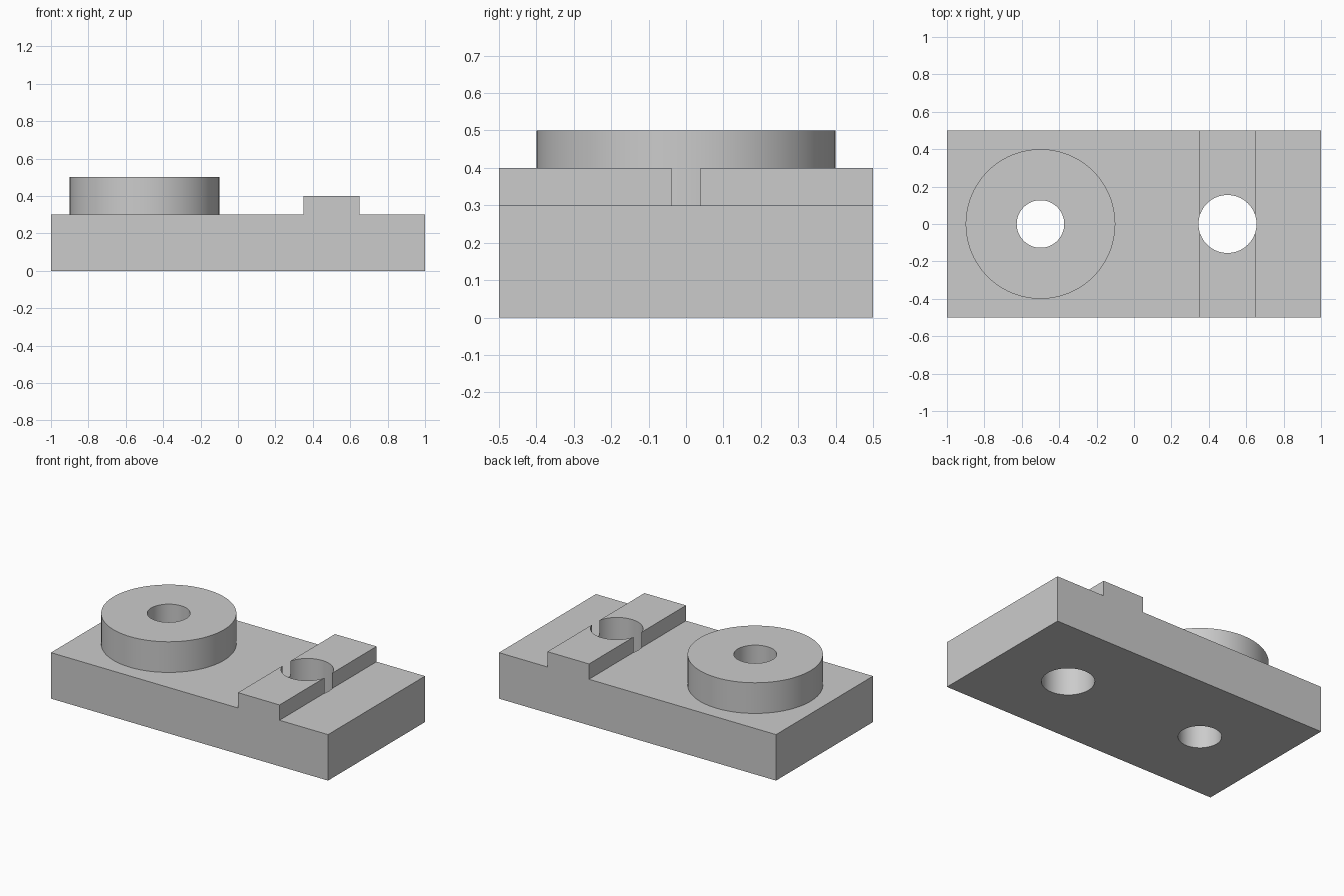
import bpy
import bmesh
import math

default_cube = bpy.data.objects.get("Cube")
if default_cube:
    bpy.data.objects.remove(default_cube, do_unlink=True)

# Single plain grey
grey = bpy.data.materials.new("plain_grey")
grey.use_nodes = True
colour = (0.6, 0.6, 0.6, 1)
grey.diffuse_color = colour
grey.node_tree.nodes["Principled BSDF"].inputs["Base Color"].default_value = colour


def add_object(name, bm):
    bmesh.ops.recalc_face_normals(bm, faces=bm.faces)
    mesh = bpy.data.meshes.new(name)
    bm.to_mesh(mesh)
    bm.free()
    mesh.materials.append(grey)
    obj = bpy.data.objects.new(name, mesh)
    bpy.context.collection.objects.link(obj)
    return obj


def cylinder(name, x, radius, bottom, top):
    bm = bmesh.new()
    bmesh.ops.create_cone(bm, cap_ends=True, segments=96, radius1=radius,
                          radius2=radius, depth=top - bottom)
    bmesh.ops.translate(bm, verts=bm.verts, vec=(x, 0, (bottom + top) / 2))
    return add_object(name, bm)


def combine(target, tool, operation):
    tool.hide_render = True
    modifier = target.modifiers.new(tool.name, 'BOOLEAN')
    modifier.operation = operation
    modifier.solver = 'EXACT'
    modifier.object = tool
    bpy.context.view_layer.objects.active = target
    bpy.ops.object.modifier_apply(modifier=modifier.name)
    bpy.data.objects.remove(tool, do_unlink=True)


# Plate with its raised cross rib, extruded from one side profile
profile = [(-1, 0), (1, 0), (1, 0.3), (0.65, 0.3), (0.65, 0.4),
           (0.35, 0.4), (0.35, 0.3), (-1, 0.3)]
bm = bmesh.new()
side = bm.faces.new([bm.verts.new((x, -0.5, z)) for x, z in profile])
extruded = bmesh.ops.extrude_face_region(bm, geom=[side], use_keep_orig=True)
new_verts = [v for v in extruded["geom"] if isinstance(v, bmesh.types.BMVert)]
bmesh.ops.translate(bm, verts=new_verts, vec=(0, 1, 0))
plate = add_object("mounting_plate", bm)

# Round boss
combine(plate, cylinder("round_boss", -0.5, 0.4, 0.2, 0.5), 'UNION')

# Through holes: one in the boss, one that splits the rib
combine(plate, cylinder("boss_hole", -0.5, 0.127, -0.2, 0.8), 'DIFFERENCE')
combine(plate, cylinder("rib_hole", 0.5, 0.155, -0.2, 0.8), 'DIFFERENCE')

# Smooth the round walls, keep the corners sharp
bpy.ops.object.select_all(action='DESELECT')
plate.select_set(True)
bpy.context.view_layer.objects.active = plate
bpy.ops.object.shade_smooth_by_angle(angle=math.radians(30))
